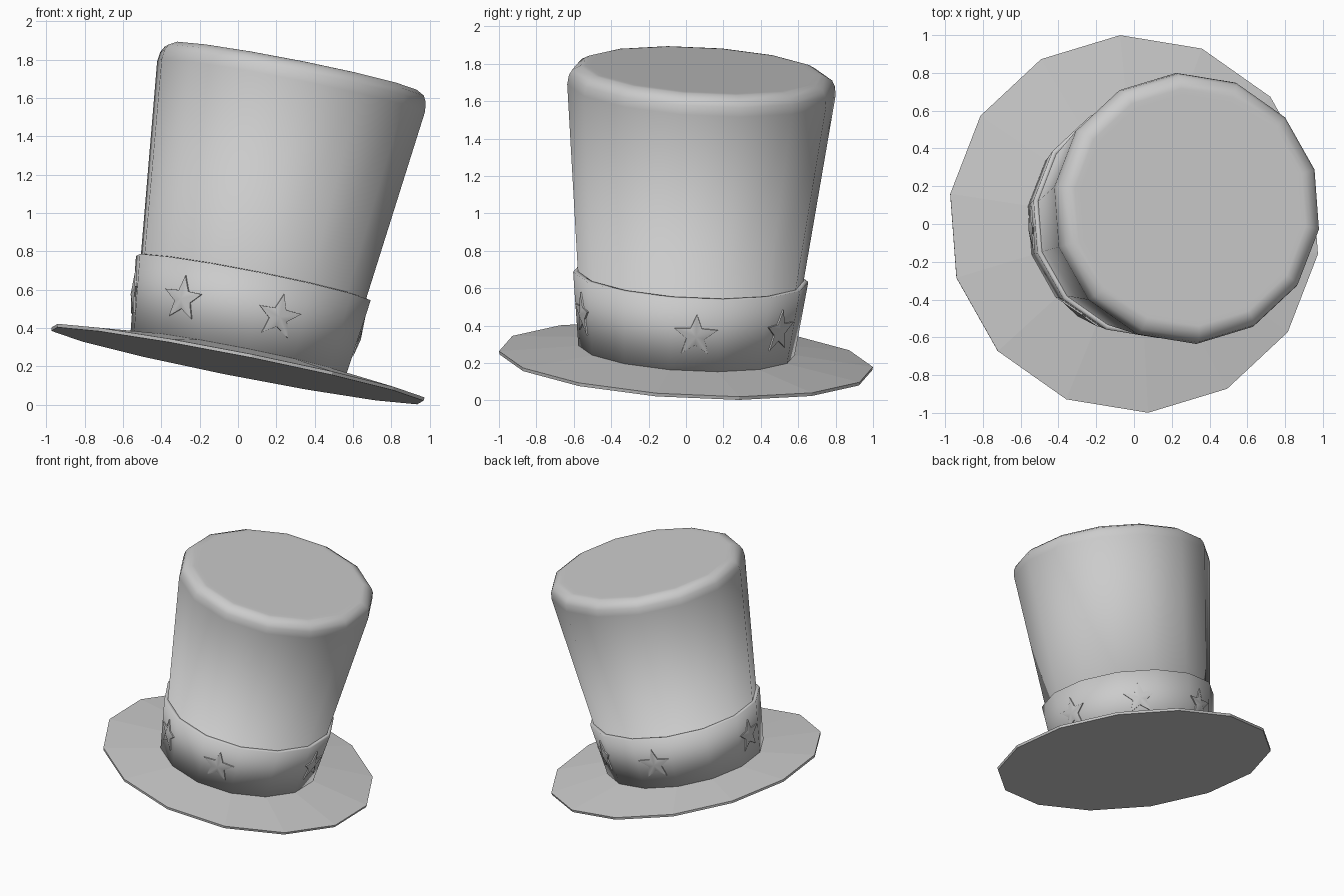
import bpy, bmesh
from math import sin, cos, pi, radians, atan2
from mathutils import Matrix, Vector

cube = bpy.data.objects.get("Cube")
if cube:
    bpy.data.objects.remove(cube)

SIDES = 14
PHASE = radians(94)
AXIS = Vector((0.193, 0.056, 0.98)).normalized()
# The whole hat leans around the middle of its brim
TILT = Matrix.Translation((0, 0, 0.218)) @ Vector((0, 0, 1)).rotation_difference(AXIS).to_matrix().to_4x4()
# Crown and band sit slightly off the middle of the brim
CROWN_PLACE = TILT @ Matrix.Translation((-0.007, 0, 0))

grey = bpy.data.materials.new("soft_grey")
grey.use_nodes = True
colour = (0.6, 0.6, 0.6, 1)
grey.diffuse_color = colour
grey.node_tree.nodes["Principled BSDF"].inputs["Base Color"].default_value = colour


def finish(bm, name, matrix, angle):
    bmesh.ops.recalc_face_normals(bm, faces=bm.faces[:])
    mesh = bpy.data.meshes.new(name)
    bm.to_mesh(mesh)
    bm.free()
    mesh.materials.append(grey)
    ob = bpy.data.objects.new(name, mesh)
    bpy.context.collection.objects.link(ob)
    ob.matrix_world = matrix
    bpy.ops.object.select_all(action='DESELECT')
    ob.select_set(True)
    bpy.context.view_layer.objects.active = ob
    bpy.ops.object.shade_smooth_by_angle(angle=radians(angle))
    return ob


def bridge(bm, low, high):
    n = len(low)
    for i in range(n):
        j = (i + 1) % n
        bm.faces.new((low[i], low[j], high[j], high[i]))


def lathe(name, profile, matrix, angle, loop=False):
    """Turn (radius, height) pairs around the hat axis, capped or closed in a loop."""
    bm = bmesh.new()
    rings = []
    for r, h in profile:
        rings.append([bm.verts.new((r * cos(PHASE + 2 * pi * i / SIDES),
                                    r * sin(PHASE + 2 * pi * i / SIDES), h))
                      for i in range(SIDES)])
    for a, b in zip(rings, rings[1:]):
        bridge(bm, a, b)
    if loop:
        bridge(bm, rings[-1], rings[0])
    else:
        bm.faces.new(rings[0])
        bm.faces.new(rings[-1])
    return finish(bm, name, matrix, angle)


# Brim, rising a little towards the crown
lathe("brim", [(1.0, -0.015), (1.003, 0.003), (0.54, 0.055)], TILT, 1)

# Crown with a hidden flange inside the band and a rounded shoulder
lathe("crown", [(0.55, 0.03), (0.625, 0.445), (0.605, 0.447), (0.72, 1.47), (0.714, 1.52),
                (0.697, 1.552), (0.655, 1.575), (0.63, 1.577), (0.6, 1.577)], CROWN_PLACE, 120)

# Hat band
BAND_LOW, BAND_HIGH = (0.58, 0.045), (0.631, 0.45)
lathe("hat_band", [BAND_LOW, BAND_HIGH, (0.604, 0.455), (0.53, 0.04)], CROWN_PLACE, 150, loop=True)


# Raised stars, each on the middle of a flat band panel
def star(name, panel):
    bm = bmesh.new()
    rings = []
    for depth in (-0.01, 0.008):
        ring = []
        for i in range(10):
            r = 0.052 if i % 2 else 0.122
            a = pi / 2 + i * pi / 5
            ring.append(bm.verts.new((r * cos(a), r * sin(a), depth)))
        rings.append(ring)
    bridge(bm, *rings)
    peak = bm.verts.new((0, 0, 0.023))
    for i in range(10):
        bm.faces.new((rings[1][i], rings[1][(i + 1) % 10], peak))
    bm.faces.new(rings[0])
    (r0, h0), (r1, h1) = BAND_LOW, BAND_HIGH
    h = 0.247
    r = (r0 + (r1 - r0) * (h - h0) / (h1 - h0)) * cos(pi / SIDES)
    azimuth = PHASE + (panel + 0.5) * 2 * pi / SIDES
    place = (Matrix.Rotation(azimuth, 4, 'Z') @ Matrix.Translation((r, 0, h))
             @ Matrix.Rotation(atan2(r1 - r0, h1 - h0), 4, 'Y')
             @ Matrix.Rotation(pi / 2, 4, 'Z') @ Matrix.Rotation(pi / 2, 4, 'X'))
    finish(bm, name, CROWN_PLACE @ place, 40)


for number, panel in enumerate((0, 3, 5, 7, 10, 12), 1):
    star(f"star_{number}", panel)
